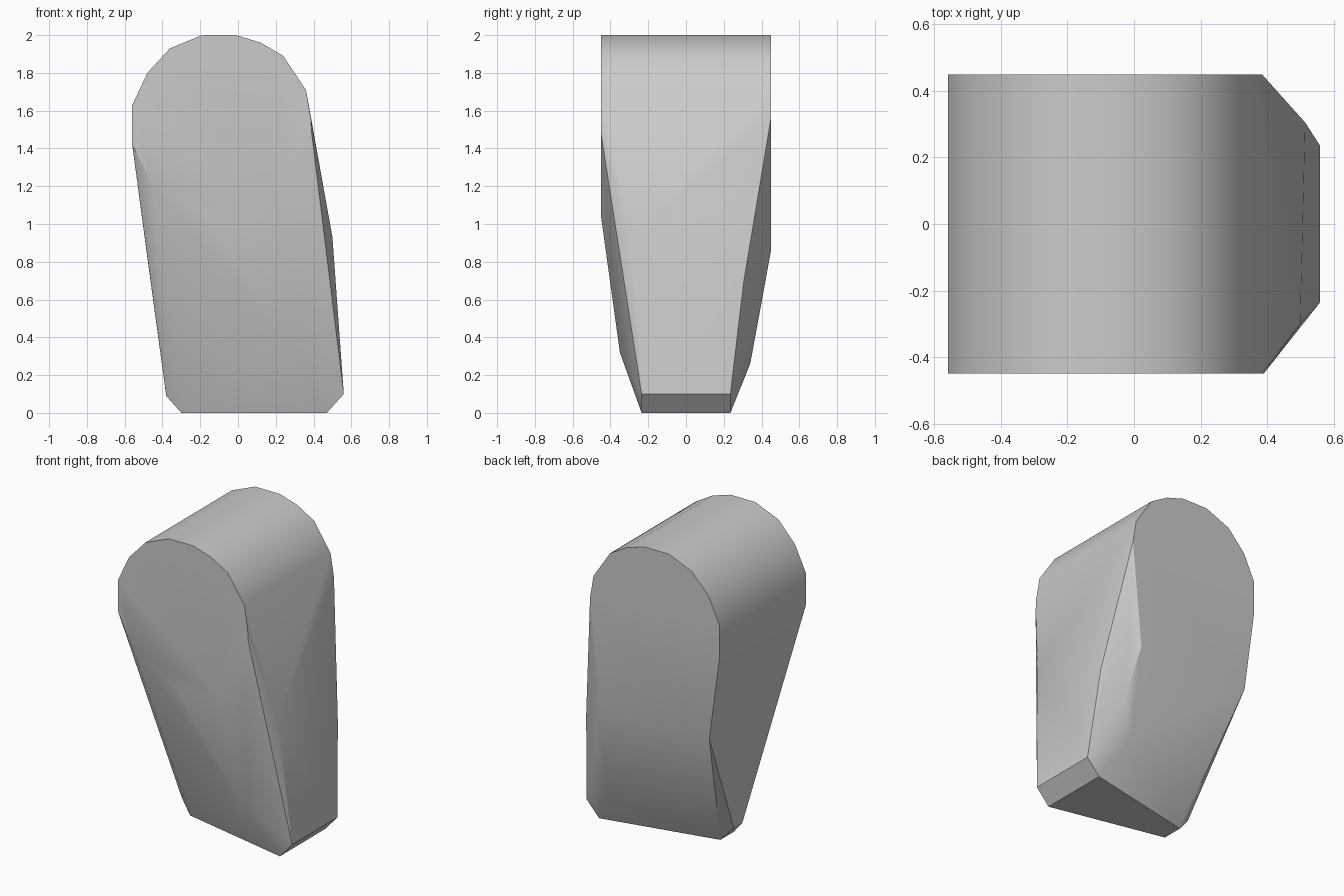
import bpy, bmesh
from math import radians

default_cube = bpy.data.objects.get("Cube")
if default_cube:
    bpy.data.objects.remove(default_cube, do_unlink=True)


def make_material(name, colour):
    material = bpy.data.materials.new(name)
    material.use_nodes = True
    material.diffuse_color = colour
    material.node_tree.nodes["Principled BSDF"].inputs["Base Color"].default_value = colour
    return material


def across(half_depth, outline):
    """Place each (x, z) outline point at both the front and the back."""
    return [(x, side * half_depth, z) for x, z in outline for side in (-1, 1)]


def hull_object(name, points, material):
    """Wrap the corner points in a closed faceted solid."""
    bm = bmesh.new()
    for point in points:
        bm.verts.new(point)
    result = bmesh.ops.convex_hull(bm, input=bm.verts)
    loose = {v for v in result["geom_interior"] + result["geom_unused"]
             if isinstance(v, bmesh.types.BMVert) and v.is_valid}
    bmesh.ops.delete(bm, geom=list(loose), context="VERTS")
    bmesh.ops.dissolve_limit(bm, angle_limit=radians(0.5),
                             verts=bm.verts, edges=bm.edges)
    bmesh.ops.recalc_face_normals(bm, faces=bm.faces)
    mesh = bpy.data.meshes.new(name)
    bm.to_mesh(mesh)
    bm.free()
    mesh.materials.append(material)
    obj = bpy.data.objects.new(name, mesh)
    bpy.context.collection.objects.link(obj)
    return obj


# Rounded crown, full depth from front to back
crown = across(.45, [(-.56, 1.42), (-.56, 1.63), (-.48, 1.8), (-.36, 1.93),
                     (-.19, 2), (-.01, 2), (.12, 1.96), (.24, 1.89),
                     (.36, 1.71), (.385, 1.56)])

# Lower corners of the flat front and the taper beneath it
front_taper = [(-.45, -.45, 1.2), (-.15, -.45, 1.05), (.2, -.45, 1.04),
               (.39, -.45, 1.48), (.5, -.3, .93), (.3, -.35, .32),
               (.545, -.25, .2)]

# Lower corners of the flat back and the taper beneath it
back_taper = [(-.485, .45, .86), (.32, .45, .86), (.385, .39, .53),
              (.32, .34, .26), (.515, .305, .69)]

# Bevelled foot, wide on one end and narrow on the other
foot = across(.235, [(.56, .1), (.47, 0)])
foot += across(.07, [(-.3, 0)]) + across(.045, [(-.38, .09)])

grey = make_material("plain_grey", (.6, .6, .6, 1))
body = hull_object("tapered_block", crown + front_taper + back_taper + foot, grey)

# Soft facets with crisp edges where the shape turns sharply
bpy.ops.object.select_all(action="DESELECT")
body.select_set(True)
bpy.context.view_layer.objects.active = body
bpy.ops.object.shade_smooth_by_angle(angle=radians(30))
